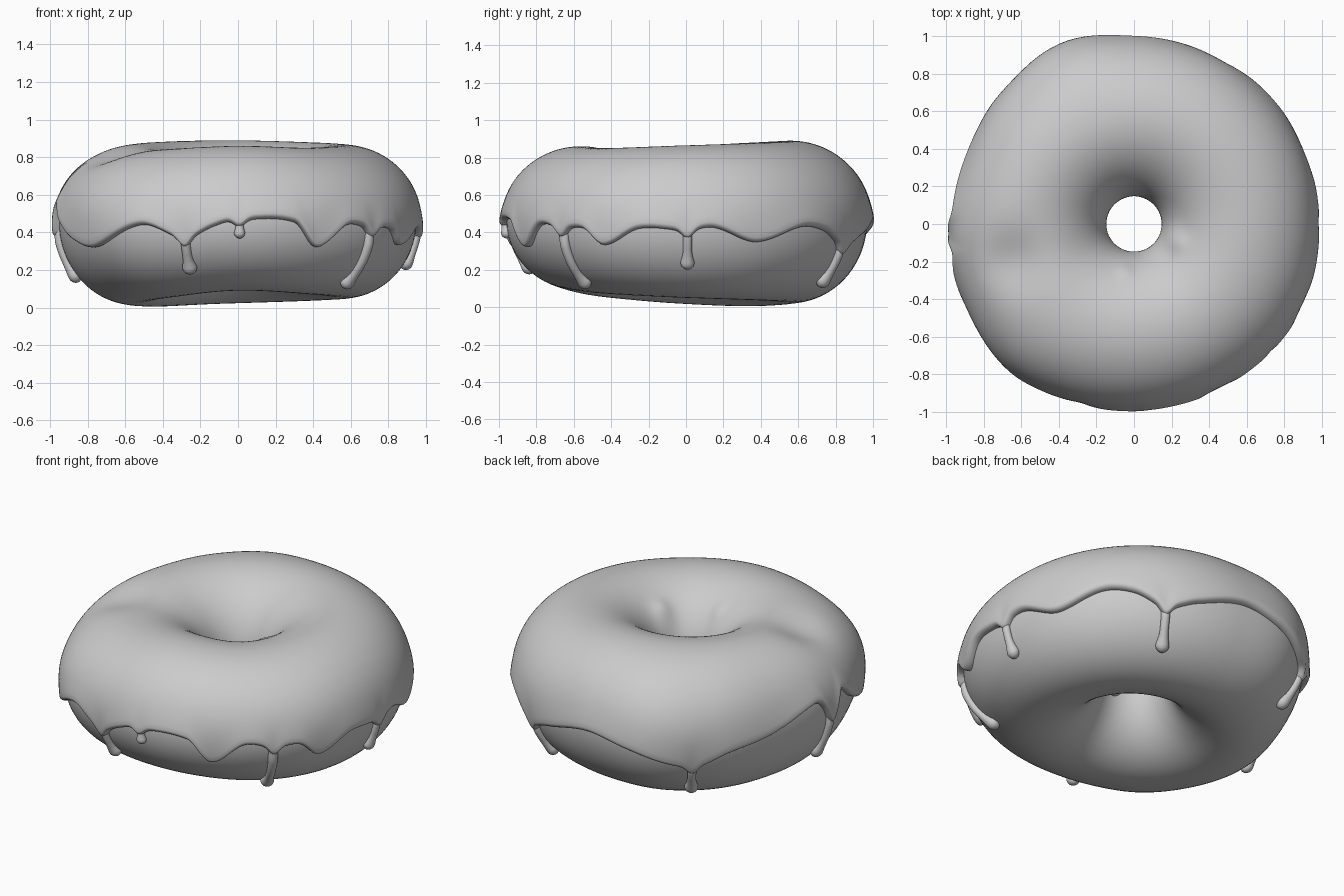
import bpy, bmesh
from math import sin, cos, asin, pi, radians, degrees, exp, sqrt, hypot
from mathutils import Vector

if "Cube" in bpy.data.objects:
    bpy.data.objects.remove(bpy.data.objects["Cube"])

RC, ZC, INNER = 0.56, 0.46, 0.385   # ring radius, mid height, tube radius towards the hole
THICK = 0.028                       # icing thickness

# Outline and height against compass angle in degrees (0 = +x, 90 = +y)
OUTER = [(0, .985), (30, .99), (58, .995), (90, 1.0), (113, 1.04), (135, 1.0), (158, .965), (182, .99),
         (205, 1.0), (227, 1.03), (247, 1.005), (270, .995), (300, .99), (330, 1.0)]
TOP = [(0, .865), (50, .88), (95, .89), (140, .88), (180, .86), (215, .84), (270, .86), (310, .85)]
BOTTOM = [(0, .05), (50, .035), (100, .02), (143, .005), (185, .02), (230, .055), (270, .09), (315, .07)]
# Height of the lower icing edge
EDGE = [(0, .41), (9, .425), (23, .35), (40, .43), (50, .41), (61, .33), (72, .38), (90, .45), (105, .41),
        (127, .31), (140, .38), (155, .43), (172, .52), (177, .52), (183, .42), (189, .53), (197, .44),
        (207, .36), (220, .325), (239, .44), (253, .37), (262, .43), (268, .46), (288, .455), (296, .325),
        (307, .44), (317, .42), (326, .42), (333, .335), (345, .42)]
# Drips: compass angle, tip height, size
DRIPS = [(253, .19, 1), (270.5, .37, .75), (317, .12, 1), (0.5, .21, .95),
         (61, .12, 1), (127, .11, 1), (183, .145, 1)]


def loop_value(table, deg):
    """Smooth periodic interpolation through (angle, value) pairs."""
    deg %= 360
    n = len(table)
    i = max(k for k in range(n) if table[k][0] <= deg)
    x0, y0 = table[i]
    x1, y1 = table[(i + 1) % n]
    x1 += 360 if i == n - 1 else 0
    xa, ya = table[i - 1]
    xa -= 360 if i == 0 else 0
    xb, yb = table[(i + 2) % n]
    xb += 360 if i + 2 >= n else 0
    h = x1 - x0
    t = (deg - x0) / h
    m0, m1 = (y1 - ya) / (x1 - xa) * h, (yb - y0) / (xb - x0) * h
    return ((2*t**3 - 3*t*t + 1) * y0 + (t**3 - 2*t*t + t) * m0
            + (3*t*t - 2*t**3) * y1 + (t**3 - t*t) * m1)


def bump(x, y, cx, cy, r):
    return exp(-((x - cx)**2 + (y - cy)**2) / r**2)


def ring_data(deg):
    return (loop_value(OUTER, deg) - THICK - .008 - RC,
            loop_value(TOP, deg) - THICK - ZC, ZC - loop_value(BOTTOM, deg))


def surface(deg, phi, off, data):
    """Point on the doughnut; phi 0 = outside, 90 degrees = top."""
    out, up, down = data
    c, s = cos(phi), sin(phi)
    r = RC + c * ((out if c > 0 else INNER) + off)
    z = ZC + s * ((up if s > 0 else down) + off)
    x, y = r * cos(radians(deg)), r * sin(radians(deg))
    if s > 0:   # dent on the left shoulder and lumps beside the hole
        z -= .05 * s * bump(x, y, -.66, -.2, .17)
        z += s * (.05 * bump(x, y, .21, -.09, .06) + .02 * bump(x, y, -.04, -.25, .04))
    return Vector((x, y, z))


def phi_at(z, data):
    d = z - ZC
    return asin(max(-1, min(1, d / (data[1] if d > 0 else data[2]))))


def make_object(name, bm):
    bmesh.ops.recalc_face_normals(bm, faces=bm.faces)
    for f in bm.faces:
        f.smooth = True
    me = bpy.data.meshes.new(name)
    bm.to_mesh(me)
    bm.free()
    ob = bpy.data.objects.new(name, me)
    bpy.context.collection.objects.link(ob)
    return ob


def grid(bm, rows, wrap_rows):
    """Join closed rings of points into quads."""
    v = [[bm.verts.new(p) for p in row] for row in rows]
    n, m = len(v), len(v[0])
    for i in range(n if wrap_rows else n - 1):
        for j in range(m):
            a, b = v[i], v[(i + 1) % n]
            bm.faces.new((a[j], b[j], b[(j + 1) % m], a[(j + 1) % m]))
    return v


# Dough ring
bm = bmesh.new()
rows = []
for i in range(160):
    deg = i * 360 / 160
    data = ring_data(deg)
    rows.append([surface(deg, 2 * pi * j / 72, 0, data) for j in range(72)])
grid(bm, rows, True)
make_object("dough", bm)

# Icing shell with a rounded lip at both edges, closed underneath
bm = bmesh.new()
rows = []
LIP = [(0, -.02)] + [(.07 * (1 - cos(k * pi / 10)), sin(k * pi / 10)) for k in range(6)]
for i in range(480):
    deg = i * 360 / 480
    data = ring_data(deg)
    edge = loop_value(EDGE, deg)
    for a, tip, size in DRIPS:
        d = (deg - a + 180) % 360 - 180
        edge -= .045 * size * exp(-(d / 2.3)**2)
    p0 = phi_at(edge, data)
    p1 = pi + .12 + .08 * sin(radians(3 * deg)) + .04 * sin(radians(7 * deg))

    def thick(phi):
        return THICK + .01 * exp(-((phi - p0) / .22)**2)

    row = [surface(deg, p0 + w, thick(p0) * h, data) for w, h in LIP]
    a, b = p0 + .07, p1 - .07
    row += [surface(deg, a + (b - a) * k / 52, thick(a + (b - a) * k / 52), data) for k in range(1, 52)]
    row += [surface(deg, p1 - w, THICK * h, data) for w, h in reversed(LIP)]
    row += [surface(deg, p1 + (p0 - p1) * k / 16, -.02, data) for k in range(1, 16)]
    rows.append(row)
grid(bm, rows, True)
make_object("icing", bm)

# Icing drips: flattened tubes that follow the dough and end in a round drop
PROFILE = [(0, .002), (.003, .013), (.010, .024), (.020, .033), (.035, .039), (.05, .038),
           (.068, .033), (.09, .028), (.12, .025), (.17, .025), (.6, .032)]


def drop_radius(d):
    for (d0, r0), (d1, r1) in zip(PROFILE, PROFILE[1:]):
        if d <= d1:
            return r0 + (r1 - r0) * (d - d0) / (d1 - d0)
    return PROFILE[-1][1]


for n, (deg, tip, size) in enumerate(DRIPS):
    bm = bmesh.new()
    data = ring_data(deg)
    top, low = phi_at(loop_value(EDGE, deg) + .05, data), phi_at(tip, data)
    length = (top - low) * .41
    side = Vector((-sin(radians(deg)), cos(radians(deg)), 0))
    rows = []
    for k in range(41):
        d = length * (k / 40)**1.7
        phi = low + d / .41
        r = drop_radius(d / size) * size
        fade = max(0, k - 32) / 8          # sink the root into the icing
        mid = surface(deg, phi, .008 - .018 * fade, data)
        nrm = (surface(deg, phi, .1, data) - surface(deg, phi, 0, data)).normalized()
        rows.append([mid + side * r * cos(t) + nrm * r * .95 * sin(t)
                     for t in (2 * pi * j / 20 for j in range(20))])
    v = grid(bm, rows, False)
    bm.faces.new(v[0])
    bm.faces.new(v[-1])
    make_object("icing_drip_%d" % (n + 1), bm)
